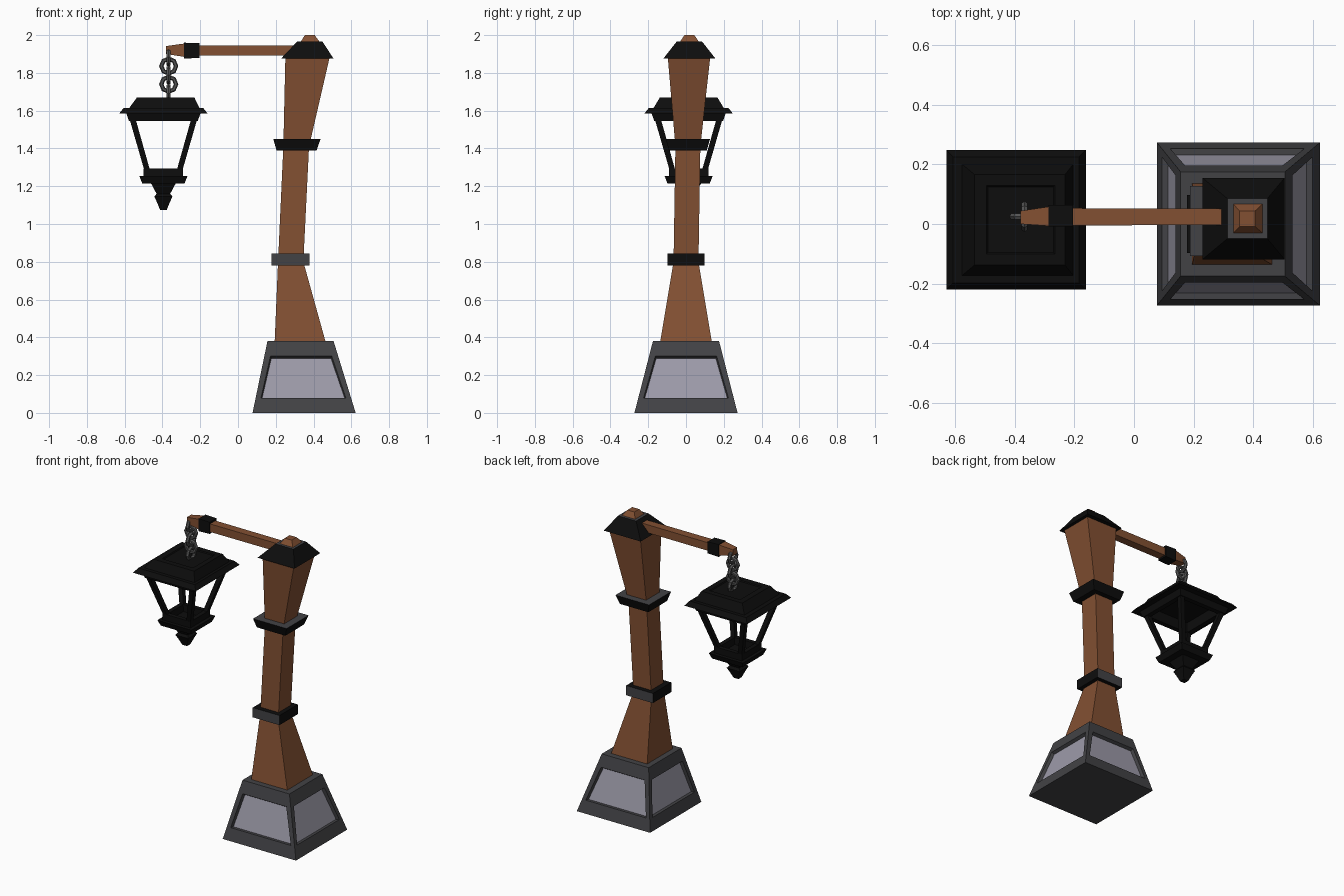
import bpy, bmesh, math
from mathutils import Vector

if "Cube" in bpy.data.objects:
    bpy.data.objects.remove(bpy.data.objects["Cube"])


def material(name, r, g, b):
    m = bpy.data.materials.new(name)
    m.diffuse_color = (r, g, b, 1)
    m.use_nodes = True
    m.node_tree.nodes["Principled BSDF"].inputs["Base Color"].default_value = m.diffuse_color
    return m


WOOD = material("wood", 0.225, 0.08, 0.032)
IRON = material("black_iron", 0.004, 0.004, 0.004)
DARK = material("dark_stone", 0.055, 0.055, 0.06)
PANEL = material("pale_stone", 0.34, 0.33, 0.4)
LINK = material("chain_steel", 0.09, 0.09, 0.09)


def finish(name, bm, mats):
    bmesh.ops.recalc_face_normals(bm, faces=bm.faces)
    me = bpy.data.meshes.new(name)
    bm.to_mesh(me)
    bm.free()
    for m in mats:
        me.materials.append(m)
    ob = bpy.data.objects.new(name, me)
    bpy.context.collection.objects.link(ob)
    return ob


def loft_bm(sections, axis="z"):
    """Rectangular loft; section = (centre a, centre b, half a, half b, position on axis)."""
    bm = bmesh.new()
    rings = []
    for a, b, ha, hb, t in sections:
        ring = []
        for sa, sb in ((-1, -1), (1, -1), (1, 1), (-1, 1)):
            u, v = a + sa * ha, b + sb * hb
            ring.append(bm.verts.new((u, v, t) if axis == "z" else (t, u, v)))
        rings.append(ring)
    for r, s in zip(rings, rings[1:]):
        for i in range(4):
            j = (i + 1) % 4
            bm.faces.new((r[i], r[j], s[j], s[i]))
    bm.faces.new(rings[0])
    bm.faces.new(rings[-1])
    bmesh.ops.recalc_face_normals(bm, faces=bm.faces)
    return bm


def loft(name, sections, mat, axis="z", accent=None):
    """accent = (material, normal axis index, both signs?) recolours matching faces."""
    bm = loft_bm(sections, axis)
    mats = [mat]
    if accent:
        mats.append(accent[0])
        for f in bm.faces:
            n = f.normal[accent[1]]
            if (abs(n) if accent[2] else n) > 0.9:
                f.material_index = 1
    return finish(name, bm, mats)


# Stone base with four recessed panels
bm = loft_bm([(0.35, 0, 0.273, 0.273, 0), (0.331, 0, 0.175, 0.175, 0.38)])
sides = [f for f in bm.faces if abs(f.normal.z) < 0.9]
bmesh.ops.inset_individual(bm, faces=sides, thickness=0.042, depth=0)
for f in sides:
    vs = sorted(f.verts, key=lambda v: v.co.z)
    for b in vs[:2]:
        t = min(vs[2:], key=lambda v: (v.co - b.co).length)
        lo, hi = b.co.copy(), t.co.copy()
        b.co = lo.lerp(hi, (0.08 - lo.z) / (hi.z - lo.z))
        t.co = lo.lerp(hi, (0.30 - lo.z) / (hi.z - lo.z))
bmesh.ops.inset_individual(bm, faces=sides, thickness=0.008, depth=-0.02)
for f in sides:
    f.material_index = 1
finish("stone_base", bm, [DARK, PANEL])

# Leaning wooden post
loft("post", [(0.329, 0, 0.135, 0.137, 0.375), (0.279, 0, 0.067, 0.066, 0.80),
              (0.308, 0.01, 0.068, 0.066, 1.41), (0.369, 0.016, 0.118, 0.113, 1.89)], WOOD)

# Collars round the post
loft("lower_collar", [(0.278, 0, 0.1, 0.098, 0.78), (0.278, 0, 0.1, 0.098, 0.845)],
     IRON, accent=(DARK, 1, True))
loft("upper_collar", [(0.31, 0.01, 0.106, 0.1, 1.39), (0.312, 0.01, 0.125, 0.117, 1.45)],
     IRON, accent=(DARK, 2, False))

# Cap and knob on top
loft("post_cap", [(0.367, 0.018, 0.138, 0.137, 1.877), (0.38, 0.018, 0.067, 0.067, 1.966)],
     IRON, accent=(DARK, 2, False))
loft("cap_knob", [(0.382, 0.018, 0.053, 0.053, 1.96), (0.38, 0.018, 0.026, 0.026, 2.0)], WOOD)

# Arm, sleeve and tapered tip
loft("arm", [(0.024, 1.918, 0.029, 0.027, -0.23), (0.024, 1.918, 0.027, 0.027, 0.32)], WOOD, "x")
loft("arm_sleeve", [(0.027, 1.918, 0.036, 0.042, -0.287),
                    (0.027, 1.918, 0.036, 0.039, -0.205)], IRON, "x")
loft("arm_tip", [(0.022, 1.921, 0.022, 0.021, -0.38),
                 (0.026, 1.92, 0.033, 0.036, -0.28)], WOOD, "x")

# Chain of alternating low-poly links
for i in range(5):
    bpy.ops.mesh.primitive_torus_add(
        major_segments=8, minor_segments=6, major_radius=0.039, minor_radius=0.012,
        location=(-0.367, 0.025, 1.884 - 0.048 * i),
        rotation=(math.pi / 2, 0, 0 if i % 2 else math.pi / 2))
    ob = bpy.context.object
    ob.name = f"chain_link_{i + 1}"
    ob.data.materials.append(LINK)

# Lantern
CX, CY = -0.395, 0.014


def square_stack(name, profile):
    return loft(name, [(CX + dx, CY, h, h, z) for h, z, dx in profile], IRON)


square_stack("lantern_roof", [
    (0.145, 1.61, 0), (0.15, 1.545, 0), (0.182, 1.545, 0), (0.196, 1.585, 0),
    (0.234, 1.585, 0), (0.211, 1.614, 0), (0.186, 1.614, 0.005),
    (0.152, 1.67, 0.012), (0.115, 1.67, 0.015), (0.11, 1.664, 0.015)])
square_stack("lantern_tray", [
    (0.068, 1.215, 0), (0.112, 1.215, 0), (0.127, 1.253, 0), (0.104, 1.253, 0),
    (0.104, 1.295, 0), (0.075, 1.295, 0), (0.072, 1.25, 0)])
square_stack("lantern_finial", [
    (0.018, 1.075, 0), (0.034, 1.115, 0), (0.048, 1.145, 0), (0.036, 1.16, 0),
    (0.068, 1.22, 0)])

# Four slanted corner bars
for sx in (-1, 1):
    for sy in (-1, 1):
        loft(f"lantern_bar_{'left' if sx < 0 else 'right'}_{'front' if sy < 0 else 'back'}",
             [(CX + sx * 0.086, CY + sy * 0.086, 0.015, 0.015, 1.285),
              (CX + sx * 0.163, CY + sy * 0.163, 0.016, 0.016, 1.555)], IRON)
